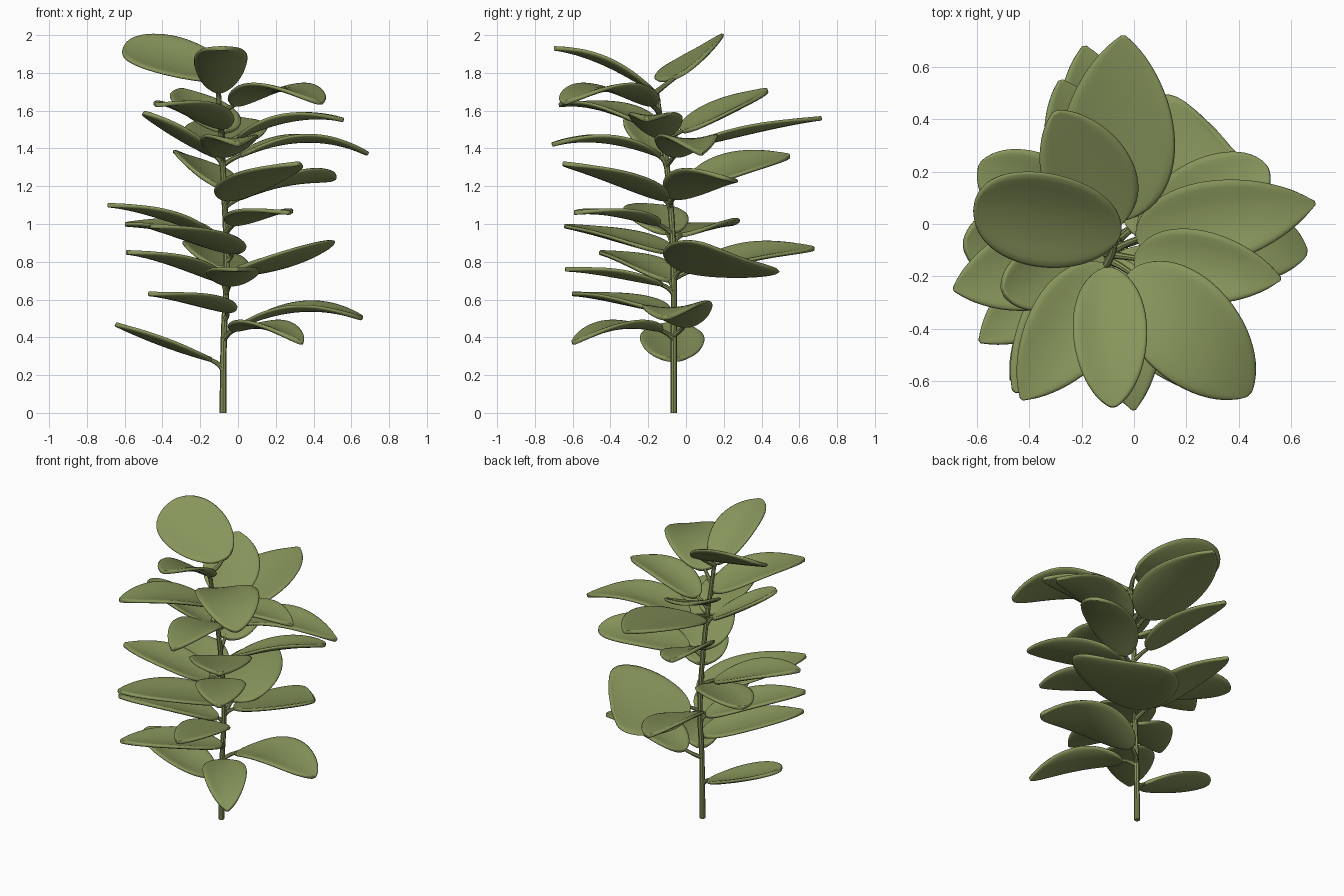
import bpy, bmesh, math
from mathutils import Vector

if "Cube" in bpy.data.objects:
    bpy.data.objects.remove(bpy.data.objects["Cube"])

green = bpy.data.materials.new("leaf_green")
green.diffuse_color = (0.242, 0.300, 0.105, 1)
green.use_nodes = True
green.node_tree.nodes["Principled BSDF"].inputs["Base Color"].default_value = green.diffuse_color
UP = Vector((0, 0, 1))

# stem centre line, slightly leaning
STEM = [Vector(p) for p in ((-.08, -.065, 0), (-.075, -.065, .4), (-.06, -.065, .75),
                            (-.075, -.09, 1.2), (-.095, -.135, 1.55), (-.105, -.155, 1.7))]


def stem_at(z):
    for a, b in zip(STEM, STEM[1:]):
        if z <= b.z:
            return a.lerp(b, max(0, (z - a.z) / (b.z - a.z)))
    return STEM[-1].copy()


def tube(name, pts, radii, radius):
    """Round tapered tube through points."""
    cu = bpy.data.curves.new(name, 'CURVE')
    cu.dimensions = '3D'
    cu.bevel_depth = radius
    cu.bevel_resolution = 2
    cu.resolution_u = 5
    cu.use_fill_caps = True
    sp = cu.splines.new('BEZIER')
    sp.bezier_points.add(len(pts) - 1)
    for bp, p, r in zip(sp.bezier_points, pts, radii):
        bp.co = p
        bp.radius = r
        bp.handle_left_type = bp.handle_right_type = 'AUTO'
    ob = bpy.data.objects.new(name, cu)
    bpy.context.collection.objects.link(ob)
    cu.materials.append(green)
    bpy.ops.object.select_all(action='DESELECT')
    ob.select_set(True)
    bpy.context.view_layer.objects.active = ob
    bpy.ops.object.convert(target='MESH')
    bpy.ops.object.shade_smooth_by_angle()


def leaf(x, y, z, zbase, width=.35, bulge=.03, roll=0, blunt=.76, cup=.035, gap=.09, slide=0):
    """One petiole and one arched, cupped, ovate blade ending at (x, y, z)."""
    tip = Vector((x, y, z))
    root = stem_at(zbase - .05)
    d = Vector((x - root.x, y - root.y, 0)).normalized()
    start = root + d * gap + Vector((-d.y, d.x, 0)) * slide
    start.z = zbase
    tube("petiole", [root, root.lerp(start, .5) + UP * .005, start + (tip - start) * .06 + UP * bulge * .2],
         [1.1, .9, .7], .014)
    a = math.radians(roll)
    side = UP.cross(tip - start).normalized() * math.cos(a) + UP * math.sin(a)
    nrm = (tip - start).cross(side).normalized()
    # ovate outline: round base, pointed tip
    e0, e1 = .5, blunt
    tm = e0 / (e0 + e1)
    peak = tm ** e0 * (1 - tm) ** e1
    bm = bmesh.new()
    rows, cols, grid = 14, 6, []
    for i in range(rows + 1):
        t = .5 - .5 * math.cos(math.pi * i / rows)
        h = max(.008, width / 2 * t ** e0 * (1 - t) ** e1 / peak)
        mid = start.lerp(tip, t) + UP * bulge * 4 * t * (1 - t)
        k = (h * 2 / width) ** 2
        us = [2 * j / cols - 1 for j in range(cols + 1)]
        grid.append([bm.verts.new(mid + side * h * u + nrm * cup * k * (u * u - .4)) for u in us])
    for i in range(rows):
        for j in range(cols):
            bm.faces.new((grid[i][j], grid[i + 1][j], grid[i + 1][j + 1], grid[i][j + 1]))
    bm.normal_update()
    me = bpy.data.meshes.new("leaf")
    bm.to_mesh(me)
    bm.free()
    for p in me.polygons:
        p.use_smooth = True
    me.materials.append(green)
    ob = bpy.data.objects.new("leaf", me)
    bpy.context.collection.objects.link(ob)
    so = ob.modifiers.new("thickness", 'SOLIDIFY')
    so.thickness = .024
    so.offset = 0
    ob.modifiers.new("round", 'SUBSURF').levels = 1


tube("stem", STEM, [1.1, 1, 1, .95, .85, .7], .0165)

# top tier
leaf(-.61, .07, 1.93, 1.79, width=.42, bulge=.01, roll=-29, blunt=.42, gap=.0, slide=-.14)
leaf(-.08, -.70, 1.93, 1.70, width=.29, bulge=.05, gap=.02, blunt=.6)
leaf(.44, -.65, 1.64, 1.63, width=.40, bulge=.09, blunt=.6, slide=.03)
leaf(-.43, -.67, 1.63, 1.51, width=.35, bulge=.05, gap=.03, slide=.03)
leaf(-.30, .43, 1.71, 1.49, width=.36, bulge=.01, roll=4, blunt=.66, slide=-.05)
leaf(-.50, -.26, 1.59, 1.36, width=.28, bulge=.0, blunt=.5, gap=.04)
leaf(-.04, .72, 1.56, 1.41, width=.45, bulge=.02, gap=.12)
leaf(.56, -.21, 1.55, 1.46, width=.29, bulge=.06)
# upper middle tier
leaf(.69, .08, 1.37, 1.36, width=.33, bulge=.09, gap=.1, slide=.03)
leaf(0, -.71, 1.42, 1.36, width=.31, bulge=.06, gap=.03)
leaf(-.28, .55, 1.36, 1.20, width=.35, bulge=.03, roll=18, gap=.1)
leaf(.32, -.65, 1.32, 1.13, width=.40, bulge=.02, gap=.03)
leaf(.51, .22, 1.24, 1.14, width=.34, bulge=.04, roll=-13, blunt=.5, slide=-.03)
leaf(.27, -.59, 1.06, 1.00, width=.32, bulge=.03, cup=.025)
leaf(-.69, -.25, 1.10, .95, width=.34, bulge=.03)
leaf(-.59, .23, 1.00, .94, width=.34, bulge=.02, roll=-5, blunt=.55)
# lower middle tier
leaf(-.46, -.64, .99, .85, width=.40, bulge=.02, gap=.0, slide=.06)
leaf(-.19, .68, .87, .76, width=.36, bulge=.03, roll=14, gap=.12)
leaf(.36, .30, .82, .76, width=.70, bulge=.0, roll=-15, blunt=.2, gap=.06)
leaf(-.59, -.45, .85, .70, width=.32, bulge=.03, gap=.03)
leaf(-.01, -.64, .76, .68, width=.29, bulge=.02, gap=.06, slide=.02)
# bottom tier
leaf(-.47, -.60, .63, .54, width=.33, bulge=.02, gap=.02, slide=.05)
leaf(.66, -.11, .50, .46, width=.37, bulge=.08, roll=4, blunt=.6, gap=.08, slide=.08)
leaf(.34, -.60, .37, .44, width=.28, bulge=.06, blunt=.7)
leaf(-.65, -.08, .47, .28, width=.35, bulge=.0, blunt=.5, gap=.06)
